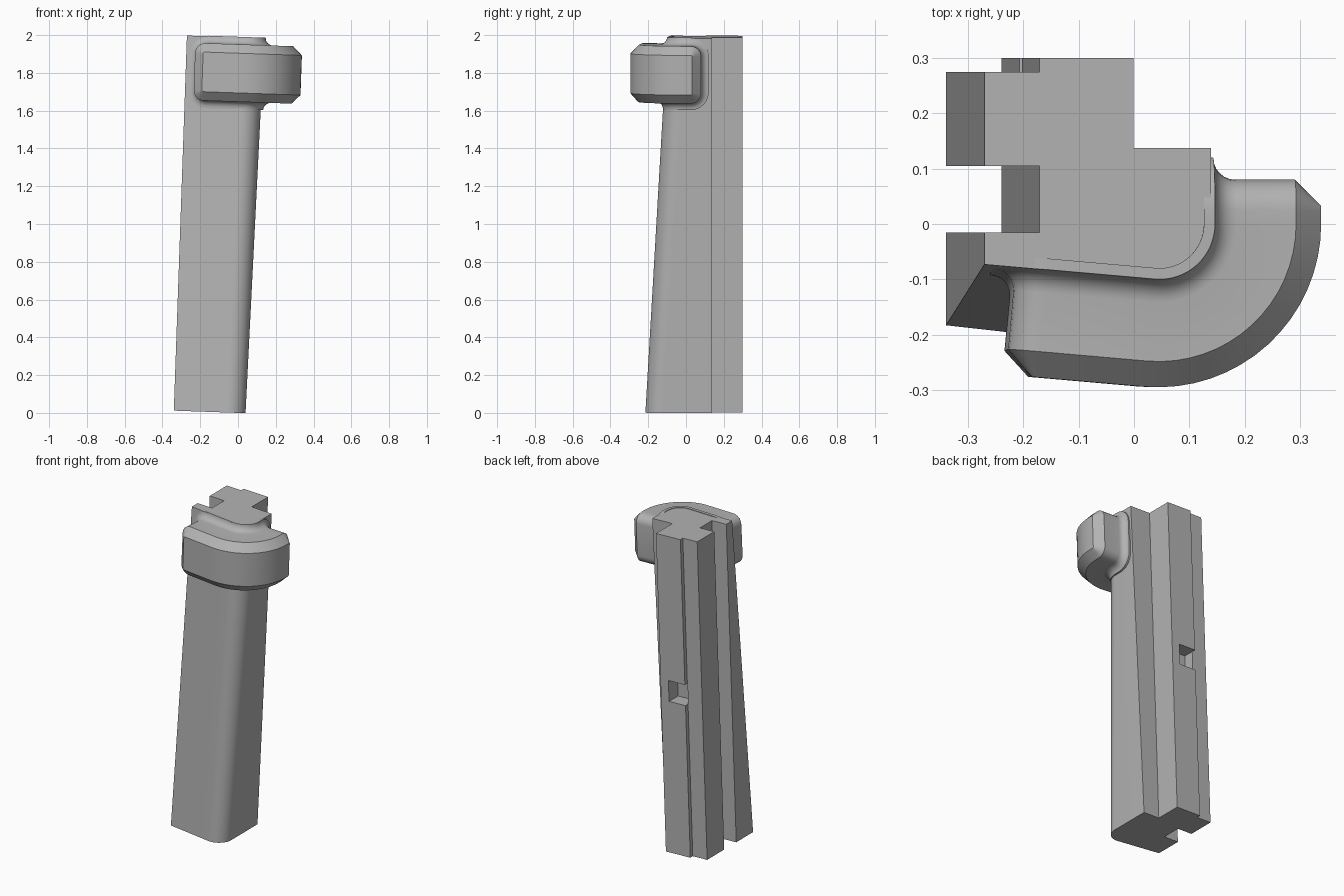
import bpy, bmesh
from math import sin, cos, pi, radians

old = bpy.data.objects.get("Cube")
if old:
    bpy.data.objects.remove(old, do_unlink=True)

grey = bpy.data.materials.new("plain grey")
grey.use_nodes = True
colour = (0.45, 0.45, 0.45, 1)
grey.diffuse_color = colour
grey.node_tree.nodes["Principled BSDF"].inputs["Base Color"].default_value = colour

TILT = radians(2)      # the whole post leans to its left
LENGTH = 1.987


def loft(name, loops, cap):
    """Skin equal loops of points, then close both ends with cap()."""
    bm = bmesh.new()
    rings = [[bm.verts.new(p) for p in loop] for loop in loops]
    for a, b in zip(rings, rings[1:]):
        for i in range(len(a)):
            j = (i + 1) % len(a)
            bm.faces.new((a[i], a[j], b[j], b[i]))
    cap(bm, rings[0])
    cap(bm, rings[-1])
    bmesh.ops.recalc_face_normals(bm, faces=bm.faces)
    mesh = bpy.data.meshes.new(name)
    bm.to_mesh(mesh)
    bm.free()
    mesh.materials.append(grey)
    obj = bpy.data.objects.new(name, mesh)
    obj.rotation_euler.y = TILT
    bpy.context.collection.objects.link(obj)
    return obj


def smooth(obj):
    bpy.ops.object.select_all(action='DESELECT')
    obj.select_set(True)
    bpy.context.view_layer.objects.active = obj
    bpy.ops.object.shade_smooth_by_angle(angle=radians(28))


# Post: grooved section whose front and left faces taper upward
def section(z):
    t = z / LENGTH
    right, front = 0.04 + 0.03 * t, -0.215 + 0.115 * t
    r = 0.09 + 0.01 * t
    pts = [(-0.34, -0.183 + 0.11 * t)]
    for k in range(13):
        a = radians(-95 + 95 * k / 12)
        pts.append((right - r + r * cos(a), front + r + r * sin(a)))
    pts += [(right, 0.137), (-0.07, 0.137), (-0.07, 0.3), (-0.24, 0.3),
            (-0.24, 0.275), (-0.34, 0.275), (-0.34, 0.105), (-0.24, 0.105),
            (-0.24, -0.015), (-0.34, -0.015)]
    return [(x, y, z) for x, y in pts]


post = loft("post", [section(0), section(LENGTH)],
            lambda bm, ring: bm.faces.new(ring))
smooth(post)

# Pocket in the back face
rect = [(-0.241, 0.21), (-0.125, 0.21), (-0.125, 0.33), (-0.241, 0.33)]
cutter = loft("pocket_cutter", [[(x, y, z) for x, y in rect] for z in (0.95, 1.08)],
              lambda bm, ring: bm.faces.new(ring))
cutter.hide_render = True
cutter.hide_viewport = True
cut = post.modifiers.new("pocket", 'BOOLEAN')
cut.operation = 'DIFFERENCE'
cut.solver = 'EXACT'
cut.object = cutter

# Collar: padded band that wraps the front and left of the post
BEND, RADIUS, DEPTH, HALF, MID = radians(95), 0.10, 0.195, 0.152, 1.798
CX, CY = -0.023, 0.0
ARC = BEND * RADIUS


def on_band(s, d, z):
    """Place a point at distance s along the band and d out from the post."""
    a = -BEND + min(max(s, 0), ARC) / RADIUS
    along = min(s, 0) + max(s - ARC, 0)
    x = CX + (RADIUS + d) * cos(a) - along * sin(a)
    y = CY + (RADIUS + d) * sin(a) + along * cos(a)
    y += 0.058 * (LENGTH - z) * min(0, sin(a)) * (1 - d / DEPTH)
    return x, y, z


def band_layer(d, inset):
    start, end, h = -0.25 + inset, ARC + 0.08 - inset, HALF - inset
    r = max(0.055 - inset, 0.008)
    corner = [(r * (1 - cos(k * pi / 12)), h - r * (1 - sin(k * pi / 12)))
              for k in range(7)]
    rows = [(start + s, q) for s, q in corner]
    rows += [(ARC * k / 16, h) for k in range(17)]
    rows += [(end - s, q) for s, q in reversed(corner)]
    return ([on_band(s, d, MID + q) for s, q in rows]
            + [on_band(s, d, MID - q) for s, q in reversed(rows)])


def strip_cap(bm, ring):
    n = len(ring)
    for i in range(n // 2 - 1):
        bm.faces.new((ring[i], ring[i + 1], ring[n - 2 - i], ring[n - 1 - i]))


FILLET = 0.04
layers = [(-0.02, -FILLET)]
for k in range(7):
    a = k * pi / 12
    layers.append((FILLET * (1 - cos(a)), -FILLET * (1 - sin(a))))
layers += [(DEPTH - 0.047, 0), (DEPTH, 0.047)]
collar = loft("collar", [band_layer(d, i) for d, i in layers], strip_cap)
smooth(collar)
